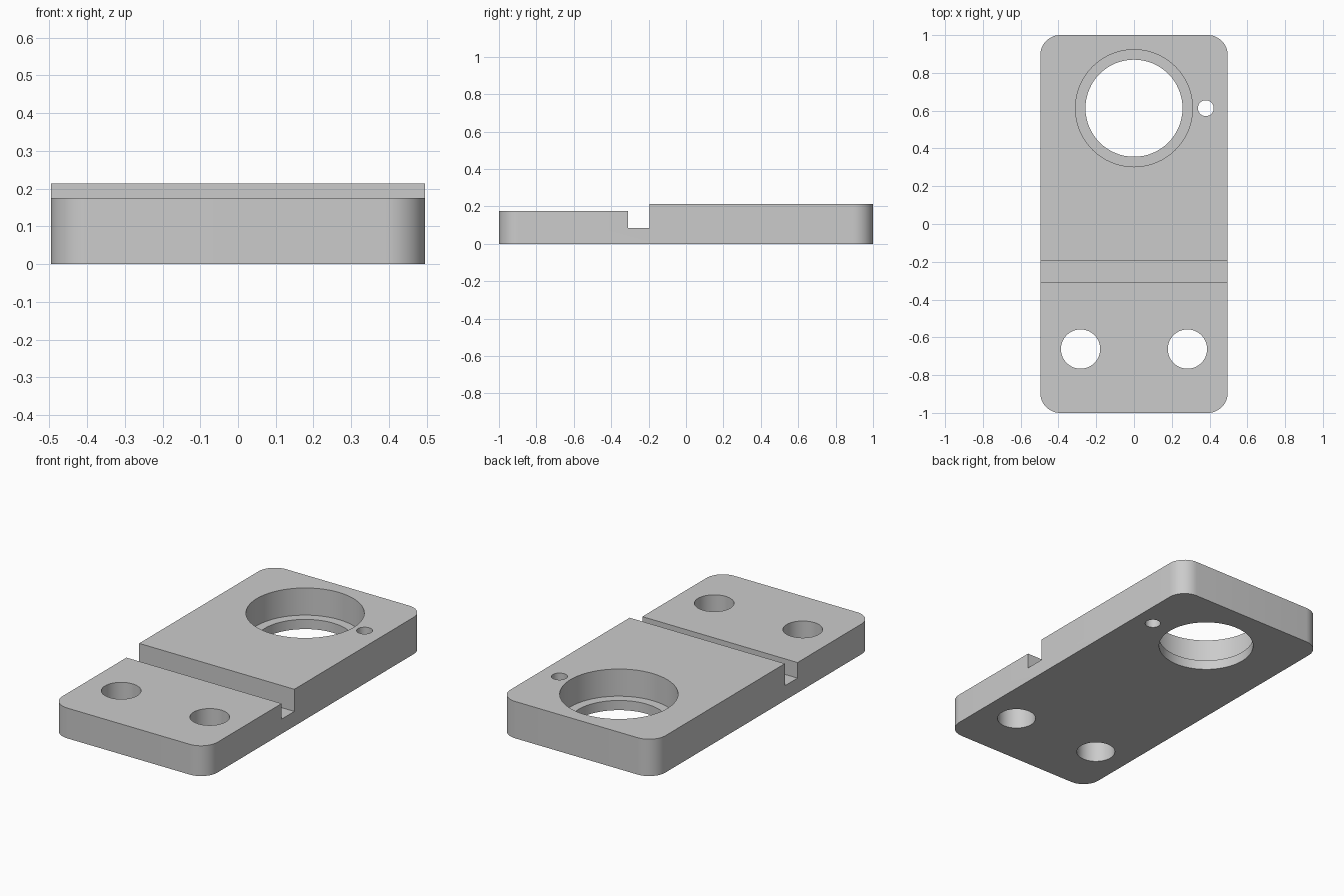
import bpy, bmesh, math

cube = bpy.data.objects.get("Cube")
if cube:
    bpy.data.objects.remove(cube, do_unlink=True)

HALF_WIDTH, HALF_LENGTH = 0.496, 1.0
LOW_TOP, HIGH_TOP = 0.175, 0.213
SLOT_FRONT, SLOT_BACK, SLOT_FLOOR = -0.31, -0.194, 0.085
CORNER_RADIUS = 0.105
BORE_Y, SHELF_Z = 0.613, 0.056

grey = bpy.data.materials.new("plain grey")
grey.use_nodes = True
colour = (0.6, 0.6, 0.6, 1)
grey.diffuse_color = colour
grey.node_tree.nodes["Principled BSDF"].inputs["Base Color"].default_value = colour


def make_plate():
    """Extrude the stepped, slotted side profile and round its upright corners."""
    profile = [(-HALF_LENGTH, 0), (HALF_LENGTH, 0), (HALF_LENGTH, HIGH_TOP),
               (SLOT_BACK, HIGH_TOP), (SLOT_BACK, SLOT_FLOOR),
               (SLOT_FRONT, SLOT_FLOOR), (SLOT_FRONT, LOW_TOP),
               (-HALF_LENGTH, LOW_TOP)]
    bm = bmesh.new()
    side = bm.faces.new([bm.verts.new((-HALF_WIDTH, y, z)) for y, z in profile])
    grown = bmesh.ops.extrude_face_region(bm, geom=[side])["geom"]
    moved = [v for v in grown if isinstance(v, bmesh.types.BMVert)]
    bmesh.ops.translate(bm, verts=moved, vec=(2 * HALF_WIDTH, 0, 0))
    corners = [e for e in bm.edges
               if all(abs(v.co.y) > HALF_LENGTH - 0.001 for v in e.verts)
               and abs(e.verts[0].co.z - e.verts[1].co.z) > 0.1]
    bmesh.ops.bevel(bm, geom=corners, offset=CORNER_RADIUS, segments=12,
                    profile=0.5, affect='EDGES')
    bmesh.ops.recalc_face_normals(bm, faces=bm.faces)
    mesh = bpy.data.meshes.new("mounting_plate")
    bm.to_mesh(mesh)
    bm.free()
    mesh.materials.append(grey)
    plate = bpy.data.objects.new("mounting_plate", mesh)
    bpy.context.collection.objects.link(plate)
    return plate


def drill(plate, x, y, radius, bottom=-0.1, sides=48):
    """Cut a round hole from the given height up through the top."""
    top = 0.4
    bpy.ops.mesh.primitive_cylinder_add(
        vertices=sides, radius=radius, depth=top - bottom,
        location=(x, y, (top + bottom) / 2))
    cutter = bpy.context.object
    cutter.name = "hole_cutter"
    cutter.hide_render = True
    cutter.data.materials.append(grey)
    cut = plate.modifiers.new("hole", 'BOOLEAN')
    cut.operation = 'DIFFERENCE'
    cut.solver = 'EXACT'
    cut.object = cutter
    with bpy.context.temp_override(object=plate, active_object=plate):
        bpy.ops.object.modifier_apply(modifier=cut.name)
    bpy.data.objects.remove(cutter, do_unlink=True)


plate = make_plate()

# Stepped main bore: through hole, then wider recess above the shelf
drill(plate, 0, BORE_Y, 0.257, sides=64)
drill(plate, 0, BORE_Y, 0.31, bottom=SHELF_Z, sides=64)

# Small pin hole beside the bore
drill(plate, 0.38, BORE_Y, 0.042, sides=32)

# Pair of fixing holes in the lower section
for side in (-1, 1):
    drill(plate, side * 0.283, -0.662, 0.104)

# Smooth the round walls, keep the machined edges crisp
bpy.ops.object.select_all(action='DESELECT')
plate.select_set(True)
bpy.context.view_layer.objects.active = plate
bpy.ops.object.shade_smooth_by_angle(angle=math.radians(30))
